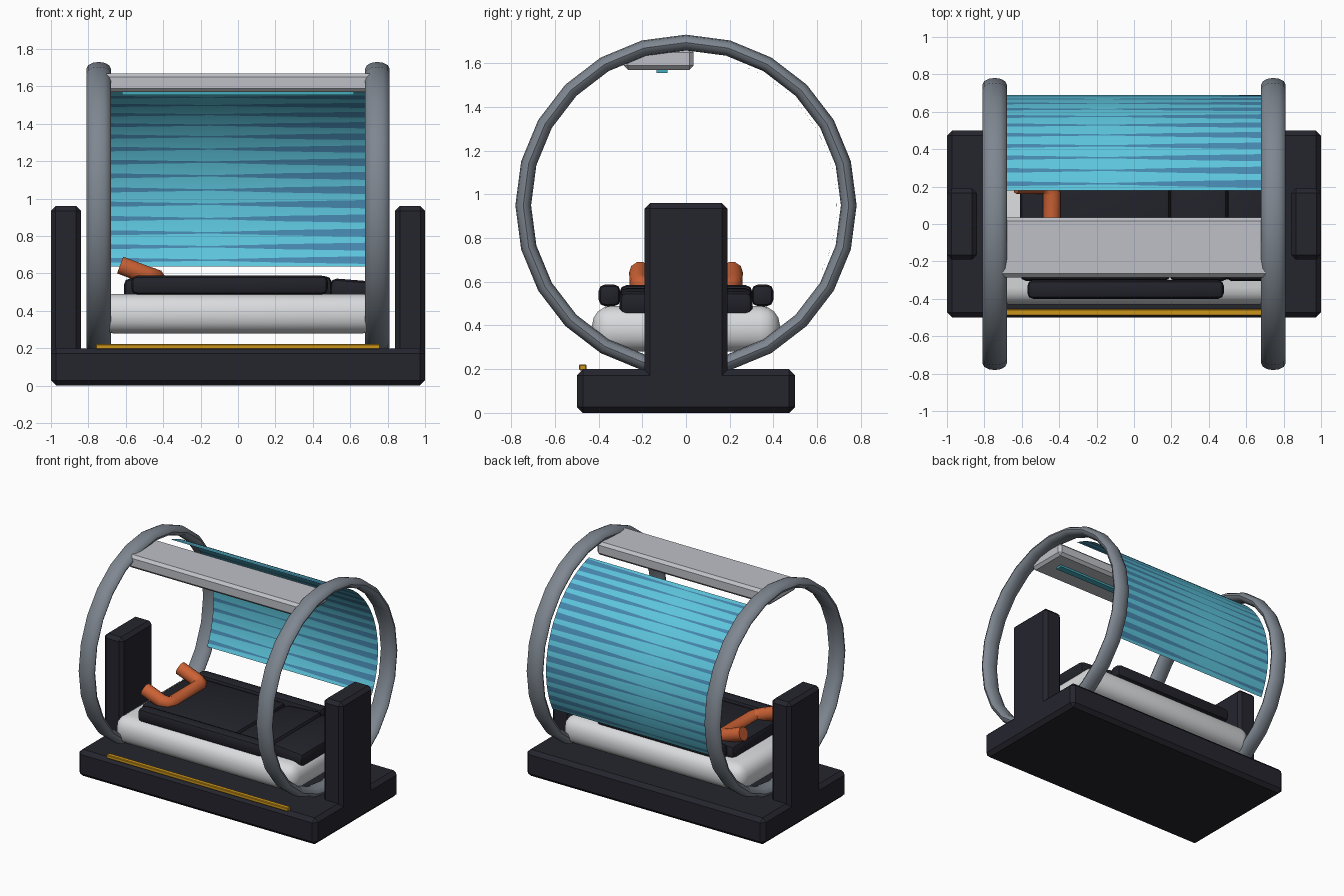
import bpy, bmesh, math
from mathutils import Matrix, Vector

if "Cube" in bpy.data.objects:
    bpy.data.objects.remove(bpy.data.objects["Cube"])


def material(name, rgb):
    m = bpy.data.materials.new(name)
    m.diffuse_color = (*rgb, 1)
    m.use_nodes = True
    m.node_tree.nodes["Principled BSDF"].inputs["Base Color"].default_value = m.diffuse_color
    return m


DARK = material("dark frame", (0.018, 0.018, 0.027))
CUSHION = material("black cushion", (0.016, 0.016, 0.024))
STEEL = material("grey steel", (0.21, 0.24, 0.28))
PANEL = material("light grey", (0.52, 0.53, 0.57))
WHITE = material("white shell", (0.70, 0.71, 0.73))
CYAN = material("cyan screen", (0.11, 0.56, 0.72))
BLUE = material("blue stripe", (0.06, 0.24, 0.42))
TEAL = material("teal light", (0.06, 0.42, 0.52))
ORANGE = material("orange", (0.60, 0.12, 0.035))
YELLOW = material("amber", (0.60, 0.30, 0.01))


def make(name, bm, *mats, smooth=None):
    bmesh.ops.recalc_face_normals(bm, faces=bm.faces)
    me = bpy.data.meshes.new(name)
    bm.to_mesh(me)
    bm.free()
    ob = bpy.data.objects.new(name, me)
    bpy.context.collection.objects.link(ob)
    for m in mats:
        me.materials.append(m)
    if smooth:
        bpy.ops.object.select_all(action='DESELECT')
        ob.select_set(True)
        bpy.context.view_layer.objects.active = ob
        bpy.ops.object.shade_smooth_by_angle(angle=math.radians(smooth))
    return ob


def box(name, lo, hi, mat, bevel=0.0, segs=1, tilt=0.0, smooth=None):
    """Bevelled box between two corners, tilted about its own y axis."""
    lo, hi = Vector(lo), Vector(hi)
    bm = bmesh.new()
    bmesh.ops.create_cube(bm, size=1)
    bmesh.ops.scale(bm, vec=hi - lo, verts=bm.verts)
    if bevel:
        bmesh.ops.bevel(bm, geom=bm.edges[:], offset=bevel, segments=segs,
                        profile=0.5, affect='EDGES')
    bmesh.ops.transform(bm, verts=bm.verts, matrix=Matrix.Translation((lo + hi) / 2)
                        @ Matrix.Rotation(tilt, 4, 'Y'))
    return make(name, bm, mat, smooth=smooth)


AXIS_Z = 0.95


def ring(name, x0, radius=0.745, half_w=0.065, half_t=0.036, n=24, m=12):
    """Hoop around the x axis with a flattened oval section."""
    bm = bmesh.new()
    rows = []
    for i in range(n):
        a = 2 * math.pi * i / n
        row = []
        for j in range(m):
            b = 2 * math.pi * j / m
            r = radius + half_t * math.cos(b)
            row.append(bm.verts.new((x0 + half_w * math.sin(b), r * math.cos(a),
                                     AXIS_Z + r * math.sin(a))))
        rows.append(row)
    for i in range(n):
        p, q = rows[i], rows[(i + 1) % n]
        for j in range(m):
            k = (j + 1) % m
            bm.faces.new((p[j], p[k], q[k], q[j]))
    return make(name, bm, STEEL, smooth=50)


# base with end pillars
box("base", (-1, -0.5, 0), (1, 0.5, 0.2), DARK, 0.028)
box("amber_strip", (-0.76, -0.49, 0.195), (0.76, -0.455, 0.222), YELLOW, 0.004)
for side, s in (("left", -1), ("right", 1)):
    xs = sorted((s * 0.84, s))
    box(side + "_pillar", (xs[0], -0.19, 0.1), (xs[1], 0.19, 0.96), DARK, 0.025)
    ring(side + "_ring", s * 0.745)

# overhead panel and its light
box("top_panel", (-0.73, -0.285, 1.57), (0.73, 0.035, 1.67), PANEL, 0.02)
box("panel_light", (-0.62, -0.135, 1.555), (0.62, -0.085, 1.575), TEAL)

# curved screen: each facet holds a blue stripe that narrows towards the middle
bm = bmesh.new()
SEGS, R = 16, 0.69
stations = [(-0.69, 0.36), (-0.15, 0.10), (0.25, 0.38), (0.69, 0.58)]
a0, a1 = math.radians(-27), math.radians(75)
step = (a1 - a0) / SEGS
for i in range(SEGS):
    rows = []
    for x, w in stations:
        row = []
        for f in (0, 0.5 - w / 2, 0.5 + w / 2, 1):
            a = a0 + (i + f) * step
            row.append(bm.verts.new((x, R * math.cos(a), AXIS_Z + R * math.sin(a))))
        rows.append(row)
    for p, q in zip(rows, rows[1:]):
        for j in range(3):
            bm.faces.new((p[j], q[j], q[j + 1], p[j + 1])).material_index = j % 2
bmesh.ops.remove_doubles(bm, verts=bm.verts, dist=0.0005)
make("curved_screen", bm, CYAN, BLUE, smooth=40)

# bed shell and cushions
box("bed_shell", (-0.76, -0.43, 0.28), (0.76, 0.43, 0.49), WHITE, 0.09, 4, smooth=40)
box("back_cushion", (-0.61, -0.305, 0.45), (0.195, 0.305, 0.575), CUSHION, 0.035, 2, smooth=30)
box("thigh_cushion", (0.19, -0.305, 0.46), (0.505, 0.305, 0.575), CUSHION, 0.035, 2,
    -0.09, smooth=30)
box("leg_cushion", (0.49, -0.305, 0.45), (0.75, 0.305, 0.565), CUSHION, 0.035, 2,
    0.08, smooth=30)
for side, s in (("front", -1), ("back", 1)):
    ys = sorted((s * 0.30, s * 0.40))
    box(side + "_armrest", (-0.57, ys[0], 0.488), (0.48, ys[1], 0.588), CUSHION, 0.03, 2,
        smooth=30)

# orange U-shaped restraint: crossbar with two rising arms
half = [(-0.63, 0.21, 0.645), (-0.49, 0.21, 0.592), (-0.455, 0.195, 0.58), (-0.44, 0.16, 0.575)]
path = half + [(x, -y, z) for x, y, z in reversed(half)]
cu = bpy.data.curves.new("head_restraint", 'CURVE')
cu.dimensions = '3D'
cu.bevel_depth = 0.05
cu.bevel_resolution = 3
cu.use_fill_caps = True
sp = cu.splines.new('POLY')
sp.points.add(len(path) - 1)
for pt, co in zip(sp.points, path):
    pt.co = (*co, 1)
cu.materials.append(ORANGE)
ob = bpy.data.objects.new("head_restraint", cu)
bpy.context.collection.objects.link(ob)
bpy.ops.object.select_all(action='DESELECT')
ob.select_set(True)
bpy.context.view_layer.objects.active = ob
bpy.ops.object.convert(target='MESH')
bpy.ops.object.shade_smooth_by_angle(angle=math.radians(40))
